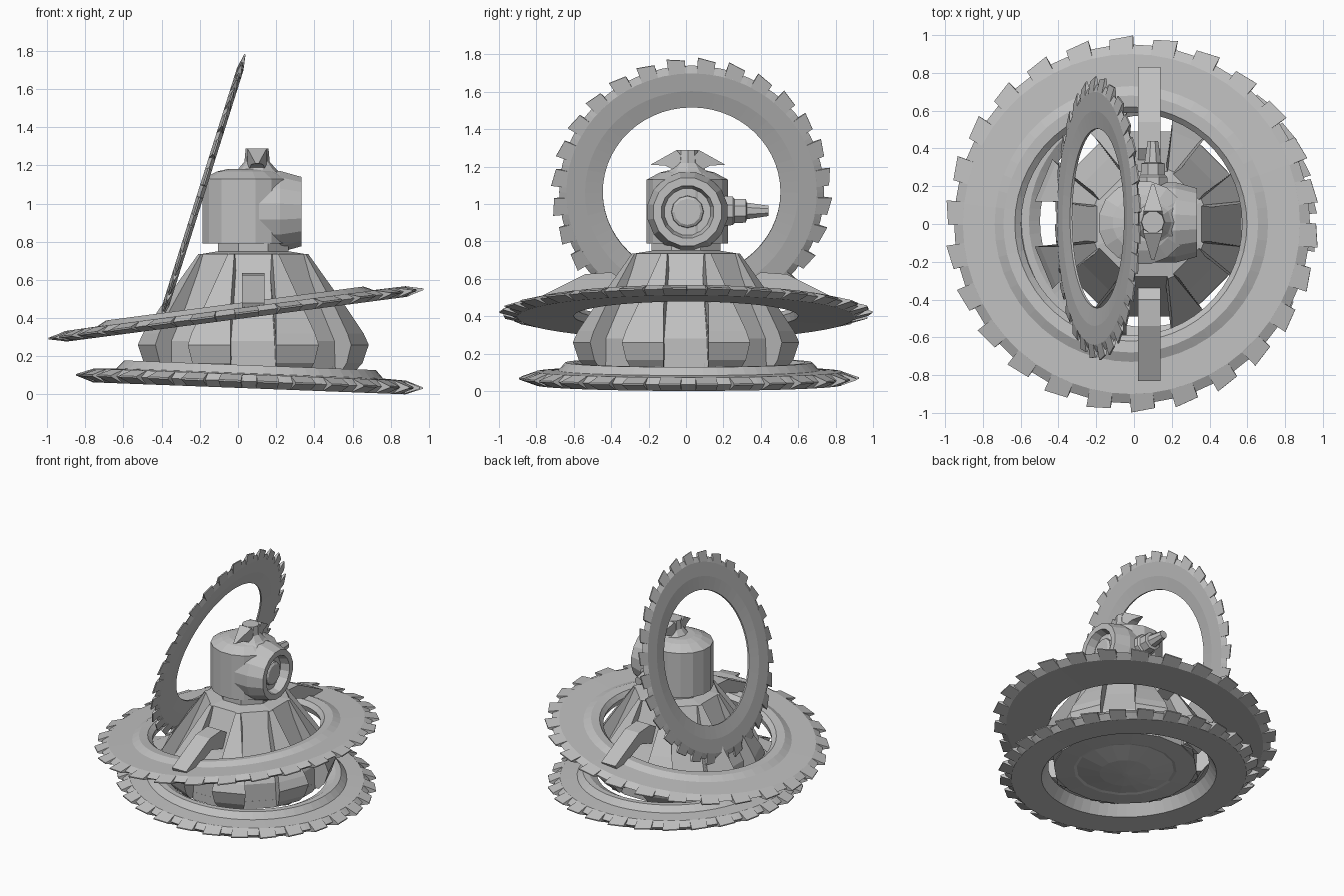
import bpy, bmesh, math
from math import sin, cos, pi, radians
from mathutils import Matrix, Vector

if "Cube" in bpy.data.objects:
    bpy.data.objects.remove(bpy.data.objects["Cube"])

GREY = bpy.data.materials.new("plain grey")
GREY.diffuse_color = (0.53, 0.53, 0.53, 1)
GREY.use_nodes = True
GREY.node_tree.nodes["Principled BSDF"].inputs["Base Color"].default_value = GREY.diffuse_color
T = Matrix.Translation
BODY_X = 0.08


def finish(name, bm, mat=Matrix()):
    bmesh.ops.transform(bm, matrix=mat, verts=bm.verts)
    bmesh.ops.recalc_face_normals(bm, faces=bm.faces)
    me = bpy.data.meshes.new(name)
    bm.to_mesh(me)
    bm.free()
    me.materials.append(GREY)
    ob = bpy.data.objects.new(name, me)
    bpy.context.collection.objects.link(ob)
    return ob


def revolve(bm, profile, n, closed=False, phase=0.0):
    """Sweep an (r, z) profile round z; open profiles get end caps."""
    rings = [[bm.verts.new((r * cos(phase + 2 * pi * i / n), r * sin(phase + 2 * pi * i / n), z))
              for i in range(n)] for r, z in profile]
    m = len(rings)
    for k in range(m if closed else m - 1):
        a, b = rings[k], rings[(k + 1) % m]
        for i in range(n):
            j = (i + 1) % n
            bm.faces.new((a[i], a[j], b[j], b[i]))
    if not closed:
        bm.faces.new(rings[0])
        bm.faces.new(rings[-1])


def lathe(name, profile, n, mat=Matrix(), phase=0.0):
    bm = bmesh.new()
    revolve(bm, profile, n, phase=phase)
    return finish(name, bm, mat)


def prism(bm, a, b):
    """Join two matching outlines into a closed solid."""
    a = [bm.verts.new(p) for p in a]
    b = [bm.verts.new(p) for p in b]
    for i in range(len(a)):
        j = (i + 1) % len(a)
        bm.faces.new((a[i], a[j], b[j], b[i]))
    bm.faces.new(a)
    bm.faces.new(b)


def toothed_ring(name, section, root, tip, h, centre, tilt, teeth=28, first=0.11):
    bm = bmesh.new()
    revolve(bm, section, teeth * 2, closed=True)

    def polar(r, a, z):
        return (r * cos(a), r * sin(a), z)
    for i in range(teeth):
        a = first + 2 * pi * i / teeth
        w = 0.068
        # wedge tooth, slightly skewed, thinning to its tip
        outline = lambda s: [polar(root, a - w, s * h), polar(root, a + w, s * h),
                             polar(tip - 0.016, a + w * 0.95, s * 0.004),
                             polar(tip, a - w * 0.95, s * 0.004)]
        prism(bm, outline(-1), outline(1))
    return finish(name, bm, T(centre) @ Matrix.Rotation(radians(tilt), 4, 'Y'))


# Three toothed rings
toothed_ring("lower_ring",
             [(.61, -.034), (.82, -.036), (.86, 0), (.82, .036), (.70, .042), (.66, .085), (.62, .085), (.56, .05)],
             .82, .91, .036, (.06, .015, .068), 2.2)
toothed_ring("middle_ring",
             [(.60, -.022), (.90, -.028), (.95, 0), (.90, .028), (.73, .03), (.68, .055), (.62, .05), (.59, .02)],
             .90, .998, .028, (-.01, 0, .422), -7.5, 26, radians(93.4))
toothed_ring("upper_ring",
             [(.475, -.006), (.57, -.018), (.67, -.018), (.708, 0), (.67, .018), (.57, .018), (.475, .006)],
             .67, .752, .018, (-.19, .03, 1.065), -72.5)

# Eight-sided body core and the dished underside
lathe("body_core", [(.53, .10), (.53, .28), (.43, .46), (.30, .735), (.20, .75), (.20, .80)],
      8, T((BODY_X, 0, 0)), pi / 8)
lathe("body_underside", [(.02, .035), (.18, .05), (.34, .085), (.36, .08), (.50, .09), (.50, .15)],
      16, T((BODY_X, 0, 0)), pi / 16)

# Eight buttress blocks, narrowing upward so the slots between keep one width
BLOCK = [(.40, .11), (.53, .11), (.575, .165), (.605, .26), (.58, .32), (.50, .45), (.305, .735), (.25, .735)]
bm = bmesh.new()
for k in range(8):
    a = pi / 8 + k * pi / 4
    u, v = Vector((cos(a), sin(a), 0)), Vector((-sin(a), cos(a), 0))
    width = lambda r: max(.018, (r * sin(pi / 8) - .12) / cos(pi / 8))
    side = lambda s: [u * r + v * (s * width(r)) + Vector((0, 0, z)) for r, z in BLOCK]
    prism(bm, side(-1), side(1))
finish("body_blocks", bm, T((BODY_X, 0, 0)))

# Support arms to the middle ring, front and back
ARM = [(.25, .54), (.40, .635), (.54, .625), (.83, .48), (.80, .42), (.52, .53), (.30, .46)]
for name, s in (("front_arm", -1), ("back_arm", 1)):
    bm = bmesh.new()
    prism(bm, [(.02, s * y, z) for y, z in ARM], [(.14, s * y, z) for y, z in ARM])
    finish(name, bm)

# Head drum, slightly longer left to right
lathe("head_drum", [(.222, .79), (.222, 1.13), (.15, 1.168), (.10, 1.18)], 16,
      T((.045, .007, 0)) @ Matrix.Diagonal((1.06, 1, 1, 1)), pi / 16)

# Cap with two pointed side fins
lathe("head_cap", [(.14, 1.15), (.10, 1.18), (.066, 1.22), (.06, 1.288)], 10, T((.10, .01, 0)))
bm = bmesh.new()
for s in (-1, 1):
    fin = [(.05, .02, 1.24), (.05, .06, 1.288), (.008, .20, 1.21), (.03, .12, 1.205), (.05, .05, 1.17)]
    prism(bm, [(-w, s * y, z) for w, y, z in fin], [(w, s * y, z) for w, y, z in fin])
finish("cap_fins", bm, T((.10, .01, 0)))

# Eye barrel facing +x, with a recessed lens
TO_X = T((0, .008, .958)) @ Matrix.Rotation(pi / 2, 4, 'Y')
lathe("eye_barrel", [(.215, .10), (.217, .22), (.185, .333), (.142, .333), (.125, .27), (.02, .27)],
      16, TO_X, pi / 16)
lathe("eye_lens", [(.088, .26), (.085, .295), (.07, .305)], 12, TO_X)

# Stub antenna on the back side (+y)
TO_Y = T((.10, 0, .963)) @ Matrix.Rotation(-pi / 2, 4, 'X')
lathe("side_antenna", [(.09, .17), (.082, .25), (.07, .26), (.068, .32), (.048, .325), (.03, .44)], 8, TO_Y, pi / 8)
